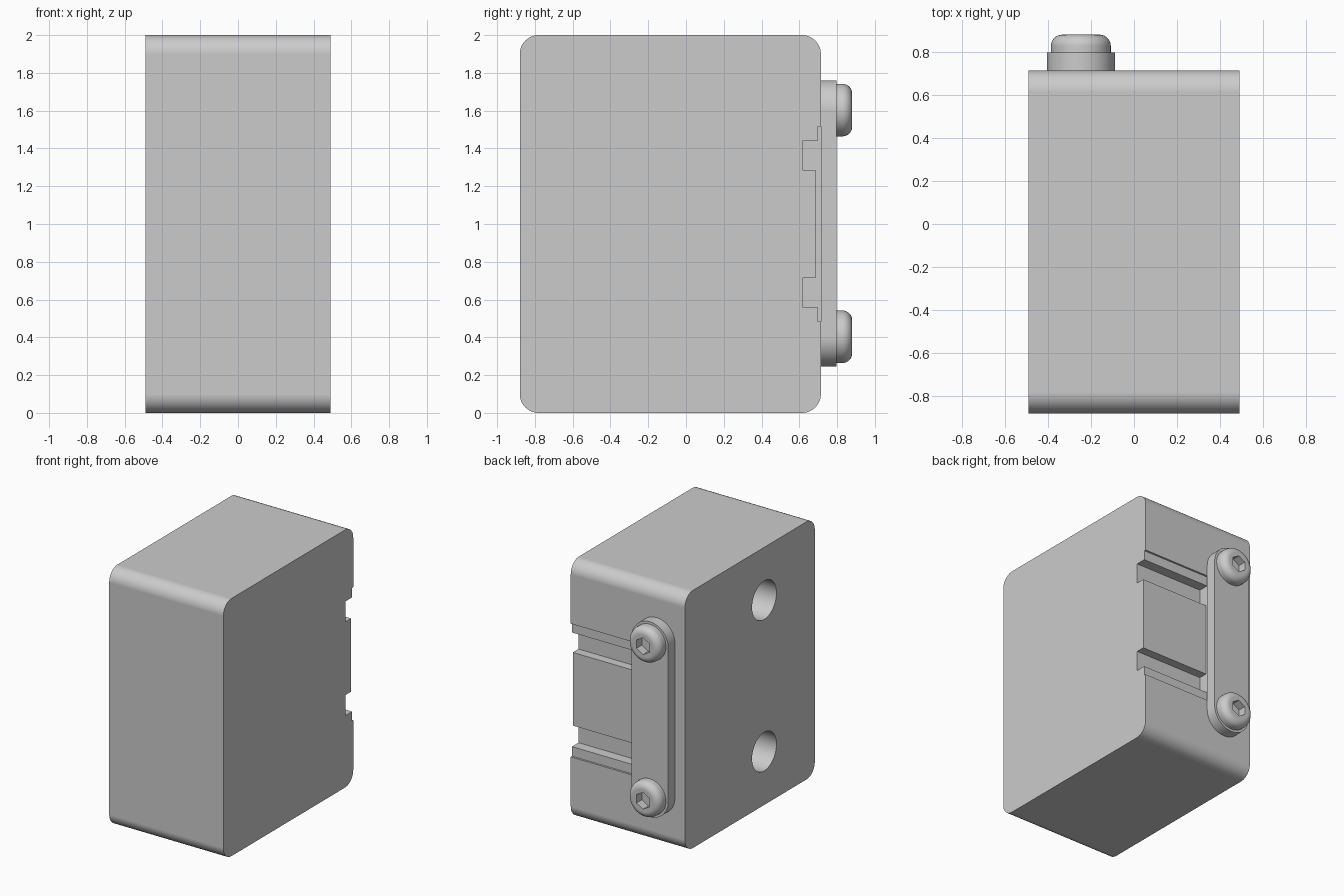
import bpy, bmesh, math
from mathutils import Vector

cube = bpy.data.objects.get("Cube")
if cube:
    bpy.data.objects.remove(cube, do_unlink=True)

grey = bpy.data.materials.new("plain grey")
grey.use_nodes = True
grey.diffuse_color = (0.6, 0.6, 0.6, 1)
grey.node_tree.nodes["Principled BSDF"].inputs["Base Color"].default_value = (0.6, 0.6, 0.6, 1)


def arc(cx, cy, r, start, end, steps):
    """Points on an arc, angles in degrees."""
    angles = [math.radians(start + (end - start) * i / steps) for i in range(steps + 1)]
    return [(cx + r * math.cos(a), cy + r * math.sin(a)) for a in angles]


def circle(cx, cy, r, sides, turn=0):
    return arc(cx, cy, r, turn, turn + 360, sides)[:-1]


def prism(name, points, axis, low, high, rounding=0):
    """Extrude a profile along x (points are y, z) or y (points are x, z)."""
    def place(p, d):
        return Vector((d, p[0], p[1])) if axis == "x" else Vector((p[0], d, p[1]))
    bm = bmesh.new()
    near = [bm.verts.new(place(p, low)) for p in points]
    far = [bm.verts.new(place(p, high)) for p in points]
    bm.faces.new(near)
    cap = bm.faces.new(far)
    for i in range(len(points)):
        j = (i + 1) % len(points)
        bm.faces.new((near[i], near[j], far[j], far[i]))
    bmesh.ops.recalc_face_normals(bm, faces=bm.faces)
    if rounding:
        bmesh.ops.bevel(bm, geom=list(cap.edges), offset=rounding, segments=8,
                        profile=0.5, affect="EDGES")
    mesh = bpy.data.meshes.new(name)
    bm.to_mesh(mesh)
    bm.free()
    mesh.materials.append(grey)
    obj = bpy.data.objects.new(name, mesh)
    bpy.context.collection.objects.link(obj)
    return obj


def cut(obj, cutters):
    """Subtract the cutters for good, then remove them."""
    for cutter in cutters:
        cutter.hide_render = True
        mod = obj.modifiers.new("cut", "BOOLEAN")
        mod.operation, mod.solver, mod.object = "DIFFERENCE", "EXACT", cutter
    bpy.context.view_layer.update()
    graph = bpy.context.evaluated_depsgraph_get()
    mesh = bpy.data.meshes.new_from_object(obj.evaluated_get(graph))
    obj.modifiers.clear()
    obj.data = mesh
    for cutter in cutters:
        bpy.data.objects.remove(cutter, do_unlink=True)


def finish(obj):
    bpy.ops.object.select_all(action="DESELECT")
    obj.select_set(True)
    bpy.context.view_layer.objects.active = obj
    bpy.ops.object.shade_smooth_by_angle(angle=math.radians(30))
    mod = obj.modifiers.new("even shading", "WEIGHTED_NORMAL")
    mod.keep_sharp = True


# Block with rounded long edges
FRONT, BACK, R = -0.88, 0.714, 0.1
outline = (arc(BACK - R, 2 - R, R, 0, 90, 12) + arc(FRONT + R, 2 - R, R, 90, 180, 12)
           + arc(FRONT + R, R, R, 180, 270, 12) + arc(BACK - R, R, R, 270, 360, 12))
block = prism("block", outline, "x", -0.49, 0.49)

# Stepped channel across the back, open on the +x side
upper = [(0.8, 1.517), (0.699, 1.517), (0.699, 1.443), (0.619, 1.443),
         (0.619, 1.284), (0.688, 1.284)]
lower = [(y, 2 - z) for y, z in reversed(upper)]
channel = prism("channel_cutter", upper + lower, "x", -0.1, 0.6)

# Two blind holes in the -x side
holes = [prism("hole_cutter", circle(-0.26, z, 0.15, 48), "x", -0.6, 0.1)
         for z in (0.415, 1.59)]
cut(block, [channel] + holes)
finish(block)

# Clamp plate with round ends
CX, LOW, HIGH = -0.247, 0.403, 1.603
plate = prism("clamp_plate", arc(CX, HIGH, 0.158, 0, 180, 28)
              + arc(CX, LOW, 0.158, 180, 360, 28), "y", BACK, 0.797)
finish(plate)

# Screw heads with hexagon sockets
for name, z in (("lower_screw", LOW), ("upper_screw", HIGH)):
    screw = prism(name, circle(CX, z, 0.139, 48), "y", 0.797, 0.88, rounding=0.052)
    cut(screw, [prism("socket_cutter", circle(CX, z, 0.065, 6, 30), "y", 0.815, 0.95)])
    finish(screw)
